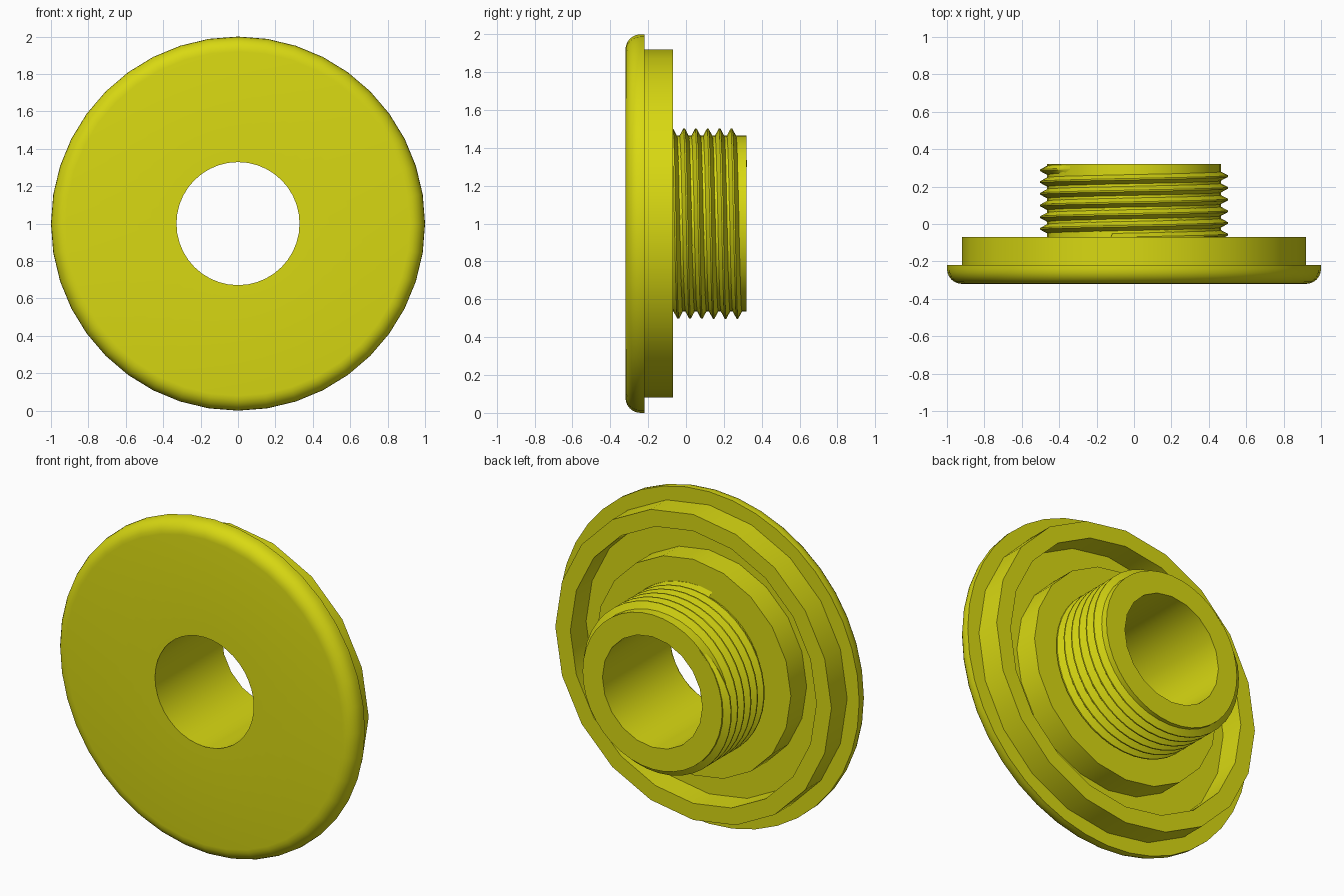
import bpy
import bmesh
from math import sin, cos, pi, tau, radians

cube = bpy.data.objects.get("Cube")
if cube:
    bpy.data.objects.remove(cube, do_unlink=True)

yellow = bpy.data.materials.new("yellow_plastic")
yellow.use_nodes = True
colour = (0.69, 0.69, 0.006, 1)
yellow.diffuse_color = colour
yellow.node_tree.nodes["Principled BSDF"].inputs["Base Color"].default_value = colour

# Main dimensions
FRONT, STEP, SHOULDER, END = -0.32, -0.22, -0.07, 0.32
BORE, TUBE, CREST, HUB, RING_IN, RING_OUT = 0.333, 0.465, 0.503, 0.65, 0.82, 0.92
ROUND = 0.08
PITCH = 0.0625


def around(r, y, a):
    """Point at radius r and depth y; the angle runs from the top towards +x."""
    return (r * sin(a), y, 1 + r * cos(a))


def skin(name, sections, closed):
    """Join successive cross-sections with quads."""
    bm = bmesh.new()
    rows = [[bm.verts.new(p) for p in s] for s in sections]
    if closed:
        rows.append(rows[0])
    for a, b in zip(rows, rows[1:]):
        for j in range(len(a) - 1):
            bm.faces.new((a[j], b[j], b[j + 1], a[j + 1]))
    mesh = bpy.data.meshes.new(name)
    bm.to_mesh(mesh)
    bm.free()
    mesh.materials.append(yellow)
    ob = bpy.data.objects.new(name, mesh)
    bpy.context.collection.objects.link(ob)
    bpy.ops.object.select_all(action='DESELECT')
    ob.select_set(True)
    bpy.context.view_layer.objects.active = ob
    bpy.ops.object.shade_smooth_by_angle(angle=radians(30))
    return ob


def lathe(name, profile, sides):
    skin(name, [[around(r, y, tau * i / sides) for r, y in profile]
                for i in range(sides)], True)


# Front flange with a rounded front edge
edge = [(1 - ROUND + ROUND * sin(t), FRONT + ROUND - ROUND * cos(t))
        for t in [pi / 2 * k / 6 for k in range(7)]]
lathe("flange", [(BORE - 0.004, FRONT)] + edge + [(1, STEP), (RING_OUT - 0.02, STEP)], 40)

# Raised ring on the back and the groove floor inside it
lathe("locating_ring", [(RING_OUT, STEP), (RING_OUT, SHOULDER), (RING_IN, SHOULDER),
                        (RING_IN, STEP), (HUB, STEP)], 20)

# Central hub
lathe("hub", [(HUB, STEP), (HUB, SHOULDER), (TUBE - 0.01, SHOULDER)], 20)

# Tube outside, then the bore through everything
lathe("tube", [(TUBE, SHOULDER), (TUBE, END), (TUBE - 0.03, END)], 40)
lathe("bore", [(TUBE - 0.02, END), (BORE, END), (BORE, FRONT)], 20)

# Helical screw thread, tapering into the tube at its end
STEPS = 40
START, STOP = -0.04, 5.88
count = int((STOP - START) * STEPS)
sections = []
for i in range(count + 1):
    turn = START + (STOP - START) * i / count
    fade = min(1, (STOP - turn) / 0.1)
    y = SHOULDER - 0.0025 + PITCH * turn
    top = TUBE - 0.005 + (CREST - TUBE + 0.005) * fade
    section = [(TUBE - 0.005, y - 0.027), (top, y - 0.004),
               (top, y + 0.004), (TUBE - 0.005, y + 0.027)]
    sections.append([around(r, d, tau * turn) for r, d in section])
skin("screw_thread", sections, False)
